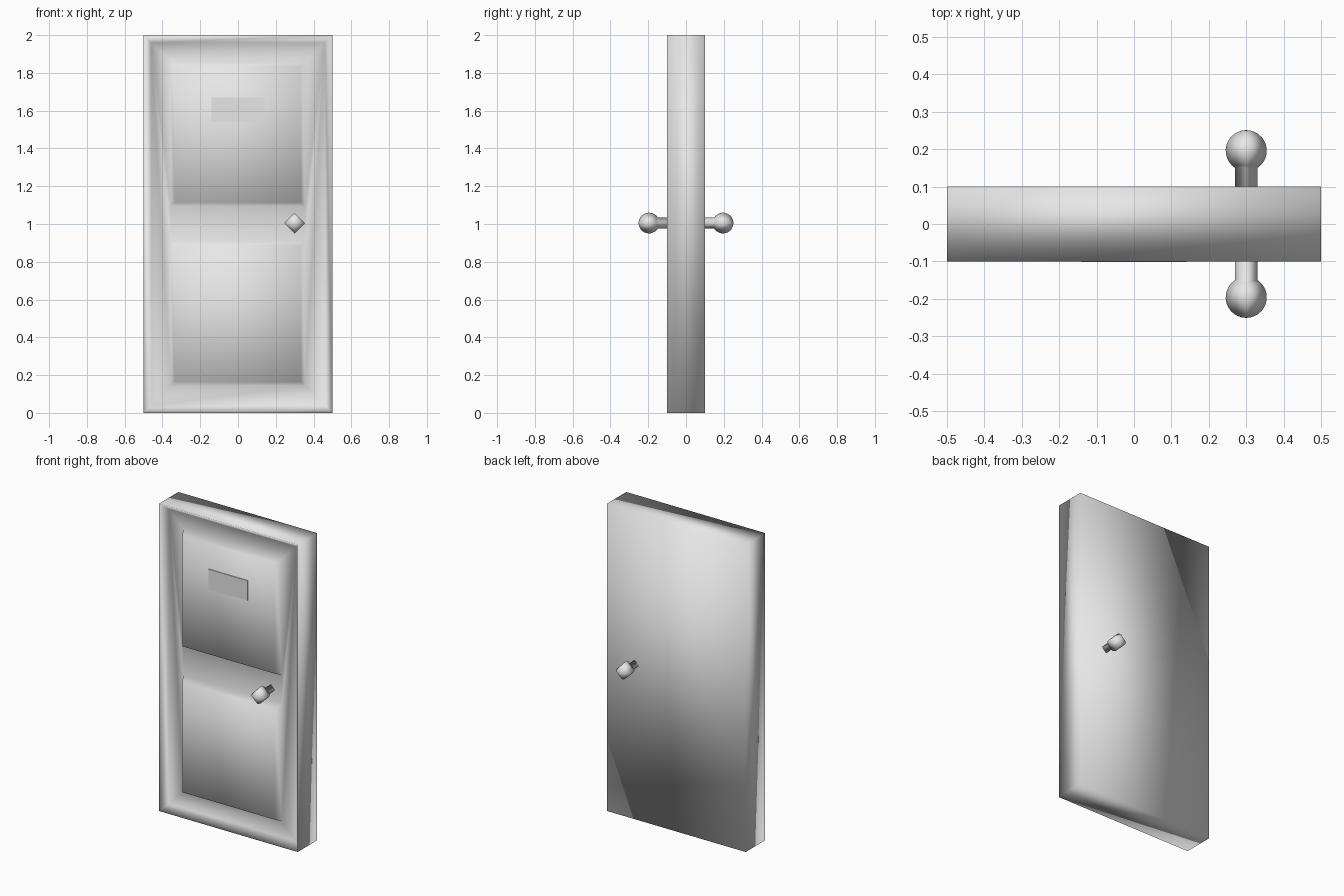
import bpy, bmesh, math

if "Cube" in bpy.data.objects:
    bpy.data.objects.remove(bpy.data.objects["Cube"])

grey = bpy.data.materials.new("light_grey")
grey.diffuse_color = (0.8, 0.8, 0.8, 1)
grey.use_nodes = True
grey.node_tree.nodes["Principled BSDF"].inputs["Base Color"].default_value = grey.diffuse_color


def finish(bm, name):
    """Turn a bmesh into a smooth shaded object."""
    bmesh.ops.recalc_face_normals(bm, faces=bm.faces)
    mesh = bpy.data.meshes.new(name)
    bm.to_mesh(mesh)
    bm.free()
    mesh.materials.append(grey)
    mesh.shade_smooth()
    obj = bpy.data.objects.new(name, mesh)
    bpy.context.collection.objects.link(obj)
    return obj


HALF_W, HEIGHT, HALF_T = 0.5, 2.0, 0.1
RIM, DEPTH = 0.04, 0.045

# door slab: box with a sunken front and two raised panels
bm = bmesh.new()


def rect(x, z0, z1, y):
    return [bm.verts.new(p) for p in ((-x, y, z0), (x, y, z0), (x, y, z1), (-x, y, z1))]


def ring(a, b):
    for i in range(4):
        j = (i + 1) % 4
        bm.faces.new((a[i], a[j], b[j], b[i]))


floor_y = -HALF_T + DEPTH
back = rect(HALF_W, 0, HEIGHT, HALF_T)
front = rect(HALF_W, 0, HEIGHT, -HALF_T)
sunk = rect(HALF_W - RIM, RIM, HEIGHT - RIM, floor_y)
bm.faces.new(back[::-1])
ring(back, front)
ring(front, sunk)

# raised panels with sloping borders
bases = []
for z0, z1 in ((0.145, 0.905), (1.095, 1.855)):
    base = rect(0.355, z0, z1, floor_y)
    top = rect(0.333, z0 + 0.02, z1 - 0.02, -HALF_T + 0.003)
    ring(base, top)
    bm.faces.new(top)
    bases.append(base)

# sunken frame around the panels
lo, hi = bases
bm.faces.new((sunk[0], sunk[1], lo[1], lo[0]))
bm.faces.new((lo[3], lo[2], hi[1], hi[0]))
bm.faces.new((hi[3], hi[2], sunk[2], sunk[3]))
bm.faces.new((sunk[0], lo[0], lo[3], hi[0], hi[3], sunk[3]))
bm.faces.new((sunk[1], sunk[2], hi[2], hi[1], lo[2], lo[1]))
finish(bm, "door_slab")

# thin name plate on the upper panel
bm = bmesh.new()
bmesh.ops.create_cube(bm, size=1)
for v in bm.verts:
    v.co = (v.co.x * 0.28, v.co.y * 0.005 - 0.0985, v.co.z * 0.13 + 1.605)
plate = finish(bm, "name_plate")
plate.data.shade_flat()

# four-sided knobs with round profiles, one on each side
R, STEM, CENTRE = 0.055, 0.03, 0.196
start = math.pi - math.asin(STEM / R)
profile = [(STEM, HALF_T - 0.01)]
profile += [(R * math.sin(start * (1 - i / 12)), CENTRE + R * math.cos(start * (1 - i / 12)))
            for i in range(12)]
for side, name in ((-1, "front_knob"), (1, "back_knob")):
    bm = bmesh.new()
    rings = []
    for r, y in profile:
        rings.append([bm.verts.new((0.3 + r * math.cos(a * math.pi / 2), side * y,
                                    1.005 + r * math.sin(a * math.pi / 2))) for a in range(4)])
    for a, b in zip(rings, rings[1:]):
        ring(a, b)
    tip = bm.verts.new((0.3, side * (CENTRE + R), 1.005))
    for i in range(4):
        bm.faces.new((rings[-1][i], rings[-1][(i + 1) % 4], tip))
    bm.faces.new(rings[0][::-1])
    finish(bm, name)
